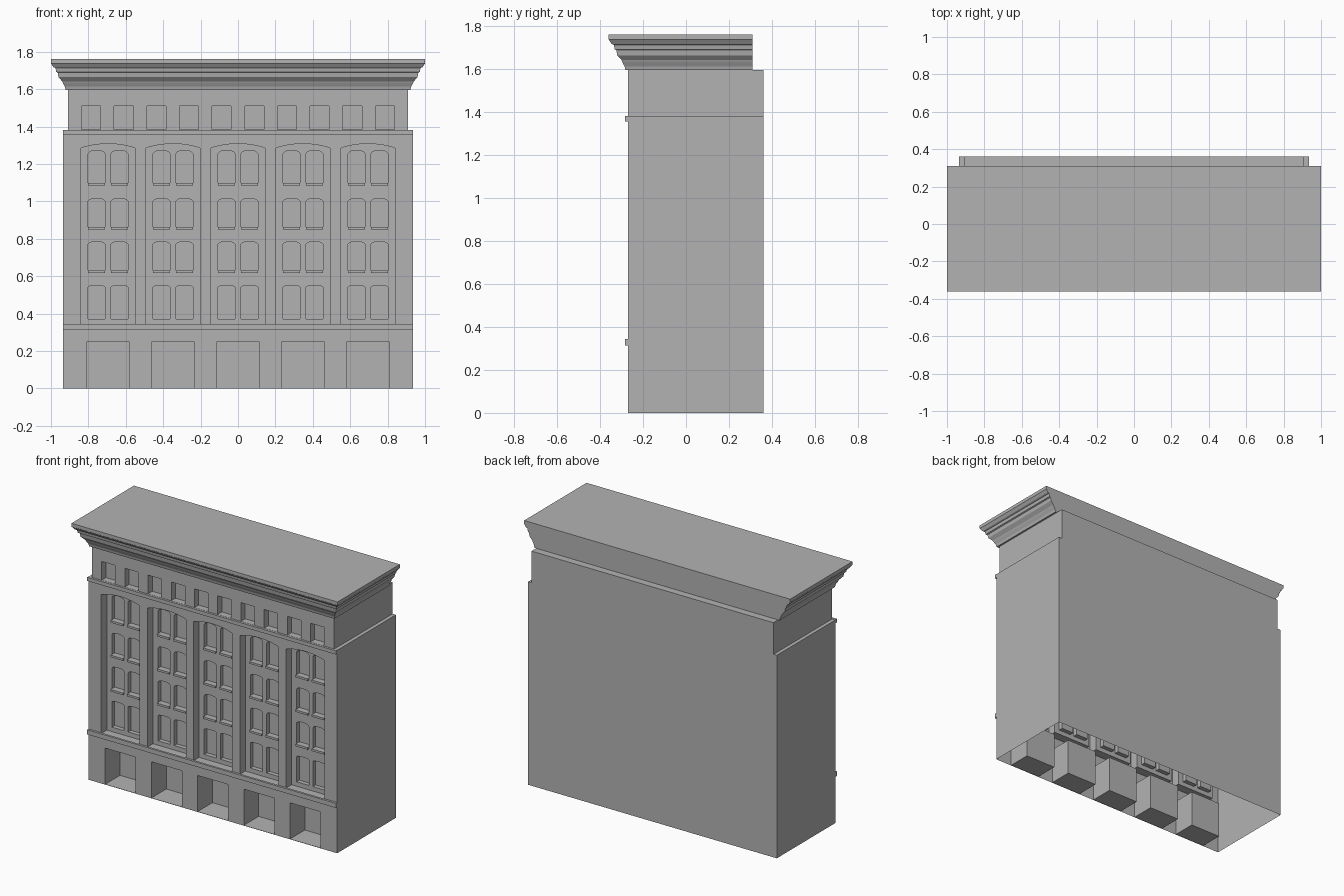
import bpy, bmesh, math

if "Cube" in bpy.data.objects:
    bpy.data.objects.remove(bpy.data.objects["Cube"])

stone = bpy.data.materials.new("grey stone")
stone.diffuse_color = (0.45, 0.45, 0.45, 1)
stone.use_nodes = True
stone.node_tree.nodes["Principled BSDF"].inputs["Base Color"].default_value = stone.diffuse_color

FRONT, BACK = -0.27, 0.36
BAYS = [i * 0.3475 for i in range(-2, 3)]
BAY_Y, GLASS_Y = FRONT + 0.06, FRONT + 0.09
# window rows: bottom, top, rise of the arched head, has sill
ROWS = [(0.37, 0.55, 0.008, False), (0.617, 0.785, 0.014, True),
        (0.85, 1.015, 0.014, True), (1.085, 1.272, 0.018, True)]


def finish(name, bm):
    bmesh.ops.recalc_face_normals(bm, faces=bm.faces)
    me = bpy.data.meshes.new(name)
    bm.to_mesh(me)
    bm.free()
    me.materials.append(stone)
    ob = bpy.data.objects.new(name, me)
    bpy.context.collection.objects.link(ob)
    return ob


def prism(bm, outline, y0, y1):
    """Extrude an x,z outline from y0 to y1."""
    face = bm.faces.new([bm.verts.new((x, y0, z)) for x, z in outline])
    ext = bmesh.ops.extrude_face_region(bm, geom=[face], use_keep_orig=True)
    for v in ext["geom"]:
        if isinstance(v, bmesh.types.BMVert):
            v.co.y = y1


def box(bm, x0, x1, y0, y1, z0, z1):
    prism(bm, [(x0, z0), (x1, z0), (x1, z1), (x0, z1)], y0, y1)


def arched(cx, half, z0, z1, rise, power=1.0, n=10):
    """Opening outline with a curved head."""
    pts = [(cx - half, z0), (cx + half, z0)]
    for i in range(n + 1):
        t = 1 - 2 * i / n
        h = (1 - abs(t) ** 2) ** power
        pts.append((cx + half * t, z1 - rise + rise * h))
    return pts


def cut(target, bm):
    cutter = finish("cutter", bm)
    cutter.hide_render = True
    mod = target.modifiers.new("cut", 'BOOLEAN')
    mod.operation, mod.solver, mod.object = 'DIFFERENCE', 'EXACT', cutter
    bpy.context.view_layer.objects.active = target
    bpy.ops.object.modifier_apply(modifier=mod.name)
    bpy.data.objects.remove(cutter)


def open_bottom(ob):
    bm = bmesh.new()
    bm.from_mesh(ob.data)
    low = [f for f in bm.faces if f.normal.z < -0.9 and f.calc_center_median().z < 0.001]
    bmesh.ops.delete(bm, geom=low, context='FACES_ONLY')
    bm.to_mesh(ob.data)
    bm.free()


# main body, hollow underneath, with bays, doorways and windows cut in
bm = bmesh.new()
box(bm, -0.935, 0.935, FRONT, BACK, 0, 1.38)
body = finish("main_walls", bm)

bm = bmesh.new()
for cx in BAYS:
    prism(bm, arched(cx, 0.145, 0.34, 1.308, 0.023), FRONT - 0.1, BAY_Y)
    box(bm, cx - 0.115, cx + 0.115, FRONT - 0.1, FRONT + 0.16, 0.002, 0.248)
cut(body, bm)

windows = [(cx + s * 0.061, row) for cx in BAYS for s in (-1, 1) for row in ROWS]
bm = bmesh.new()
for x, (z0, z1, rise, sill) in windows:
    prism(bm, arched(x, 0.046, z0, z1, rise, 0.5), BAY_Y - 0.03, GLASS_Y)
cut(body, bm)
open_bottom(body)

# window sills
bm = bmesh.new()
for x, (z0, z1, rise, sill) in windows:
    if sill:
        box(bm, x - 0.046, x + 0.046, BAY_Y - 0.012, GLASS_Y, z0, z0 + 0.014)
finish("window_sills", bm)

# string courses across the front
bm = bmesh.new()
for z0, z1 in ((0.314, 0.345), (1.357, 1.382)):
    box(bm, -0.935, 0.935, FRONT - 0.015, FRONT, z0, z1)
finish("string_courses", bm)

# attic storey with a row of square openings
bm = bmesh.new()
box(bm, -0.91, 0.91, FRONT, BACK, 1.38, 1.595)
attic = finish("attic_storey", bm)
bm = bmesh.new()
for i in range(10):
    cx = (i - 4.5) * 0.1745
    box(bm, cx - 0.051, cx + 0.051, FRONT - 0.1, FRONT + 0.045, 1.383, 1.51)
cut(attic, bm)

# cornice: moulding swept round front and sides, flat at the back
PROFILE = [(0.012, 1.595), (0.016, 1.613), (0.026, 1.632), (0.03, 1.642), (0.05, 1.664),
           (0.054, 1.688), (0.062, 1.692), (0.066, 1.713), (0.076, 1.717),
           (0.088, 1.735), (0.09, 1.737), (0.09, 1.76)]
bm = bmesh.new()
rings = []
for o, z in PROFILE:
    x, y = 0.91 + o, FRONT - o
    rings.append([bm.verts.new(p) for p in
                  ((-x, y, z), (x, y, z), (x, 0.31, z), (-x, 0.31, z))])
for a, b in zip(rings, rings[1:]):
    for i in range(4):
        j = (i + 1) % 4
        bm.faces.new((a[i], a[j], b[j], b[i]))
bm.faces.new(rings[0])
bm.faces.new(rings[-1])
finish("cornice", bm)
